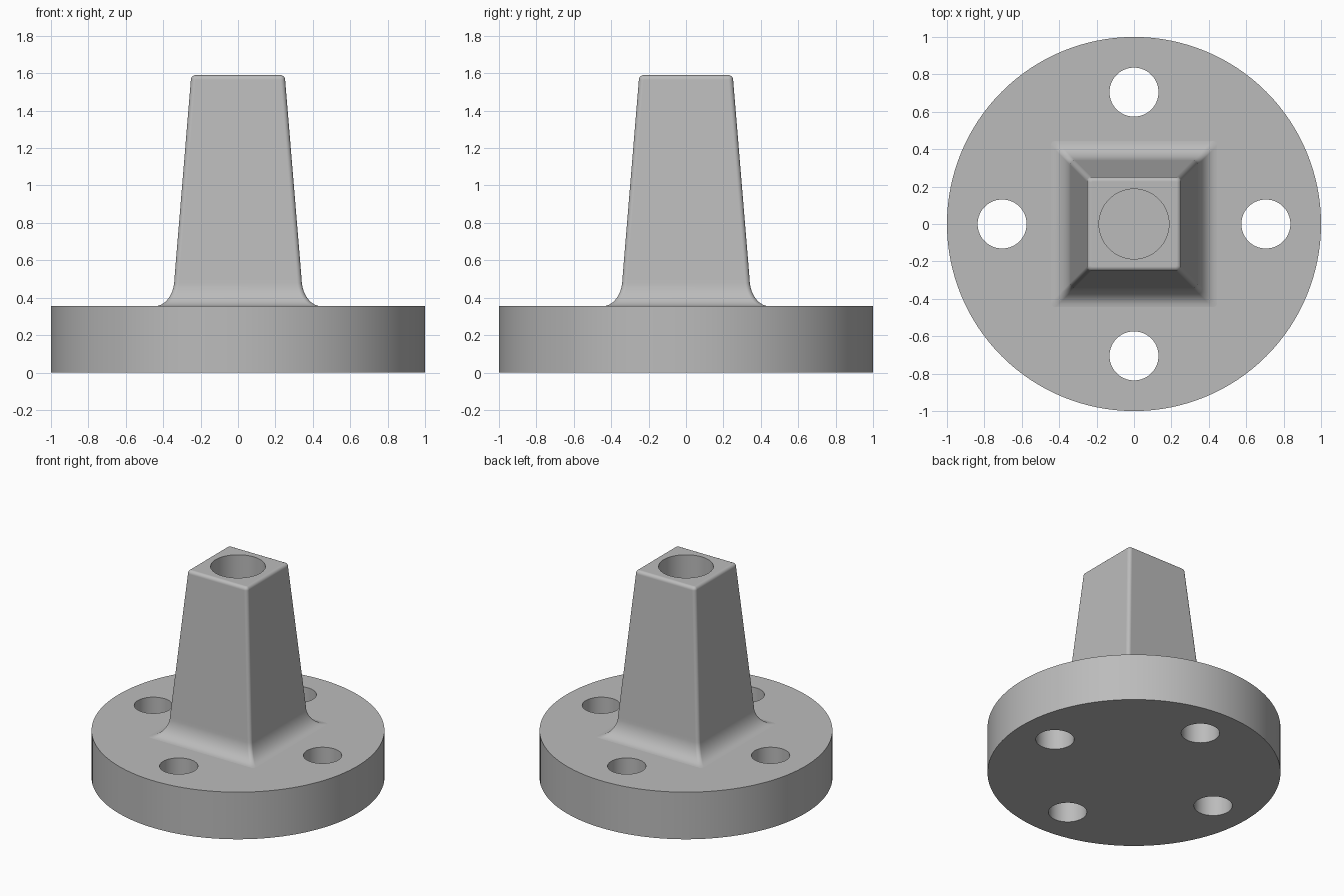
import bpy, bmesh
from math import sin, cos, pi

if "Cube" in bpy.data.objects:
    bpy.data.objects.remove(bpy.data.objects["Cube"])

BASE_TOP, TOP = 0.355, 1.59
ROUND = 0.025

steel = bpy.data.materials.new("plain grey")
steel.use_nodes = True
GREY = (0.5, 0.5, 0.5, 1)
steel.diffuse_color = GREY
steel.node_tree.nodes["Principled BSDF"].inputs["Base Color"].default_value = GREY


def add_object(name, bm):
    bmesh.ops.recalc_face_normals(bm, faces=bm.faces)
    mesh = bpy.data.meshes.new(name)
    bm.to_mesh(mesh)
    bm.free()
    mesh.materials.append(steel)
    obj = bpy.data.objects.new(name, mesh)
    bpy.context.collection.objects.link(obj)
    return obj


def cylinder(name, radius, z0, z1, x=0, y=0, sides=64):
    bm = bmesh.new()
    bmesh.ops.create_cone(bm, cap_ends=True, segments=sides,
                          radius1=radius, radius2=radius, depth=z1 - z0)
    bmesh.ops.translate(bm, verts=bm.verts, vec=(x, y, (z0 + z1) / 2))
    return add_object(name, bm)


def activate(obj):
    bpy.ops.object.select_all(action='DESELECT')
    obj.select_set(True)
    bpy.context.view_layer.objects.active = obj


def drill(obj, cutter):
    activate(obj)
    mod = obj.modifiers.new("drill", 'BOOLEAN')
    mod.operation, mod.solver, mod.object = 'DIFFERENCE', 'EXACT', cutter
    bpy.ops.object.modifier_apply(modifier=mod.name)
    bpy.data.objects.remove(cutter)


def square_ring(bm, half, z, radius, steps=5):
    """Square cross-section with rounded corners."""
    ring = []
    for corner, (sx, sy) in enumerate(((1, 1), (-1, 1), (-1, -1), (1, -1))):
        for i in range(steps + 1):
            a = (corner + i / steps) * pi / 2
            ring.append(bm.verts.new((sx * (half - radius) + radius * cos(a),
                                      sy * (half - radius) + radius * sin(a), z)))
    return ring


# Round flange with four bolt holes
flange = cylinder("flange", 1, 0, BASE_TOP, sides=128)
for i in range(4):
    a = i * pi / 2
    drill(flange, cylinder("bolt_hole", 0.131, -0.1, 0.5, 0.705 * cos(a), 0.705 * sin(a)))

# Post profile: flared foot, tapered sides, rounded rim
foot, flare, rise = 0.34, 0.105, 0.145
profile = []
for i in range(11):
    a = i / 10 * pi / 2
    profile.append((foot + flare * (1 - sin(a)), BASE_TOP + rise * (1 - cos(a)), ROUND))
for i in range(6):
    a = i / 5 * pi / 2
    inset = ROUND * (1 - cos(a))
    profile.append((0.252 - inset, TOP - ROUND * (1 - sin(a)), ROUND - inset * 0.8))

bm = bmesh.new()
rings = [square_ring(bm, *p) for p in profile]
for low, high in zip(rings, rings[1:]):
    for i in range(len(low)):
        j = (i + 1) % len(low)
        bm.faces.new((low[i], low[j], high[j], high[i]))
bm.faces.new(rings[0])
bm.faces.new(rings[-1])
post = add_object("post", bm)

# Blind socket in the top of the post
drill(post, cylinder("socket", 0.187, 0.9, TOP + 0.1))

# Smooth curved walls, sharp rims
for obj in (flange, post):
    activate(obj)
    bpy.ops.object.shade_smooth_by_angle(angle=pi / 6)
    obj.modifiers.new("even_shading", 'WEIGHTED_NORMAL').keep_sharp = True
